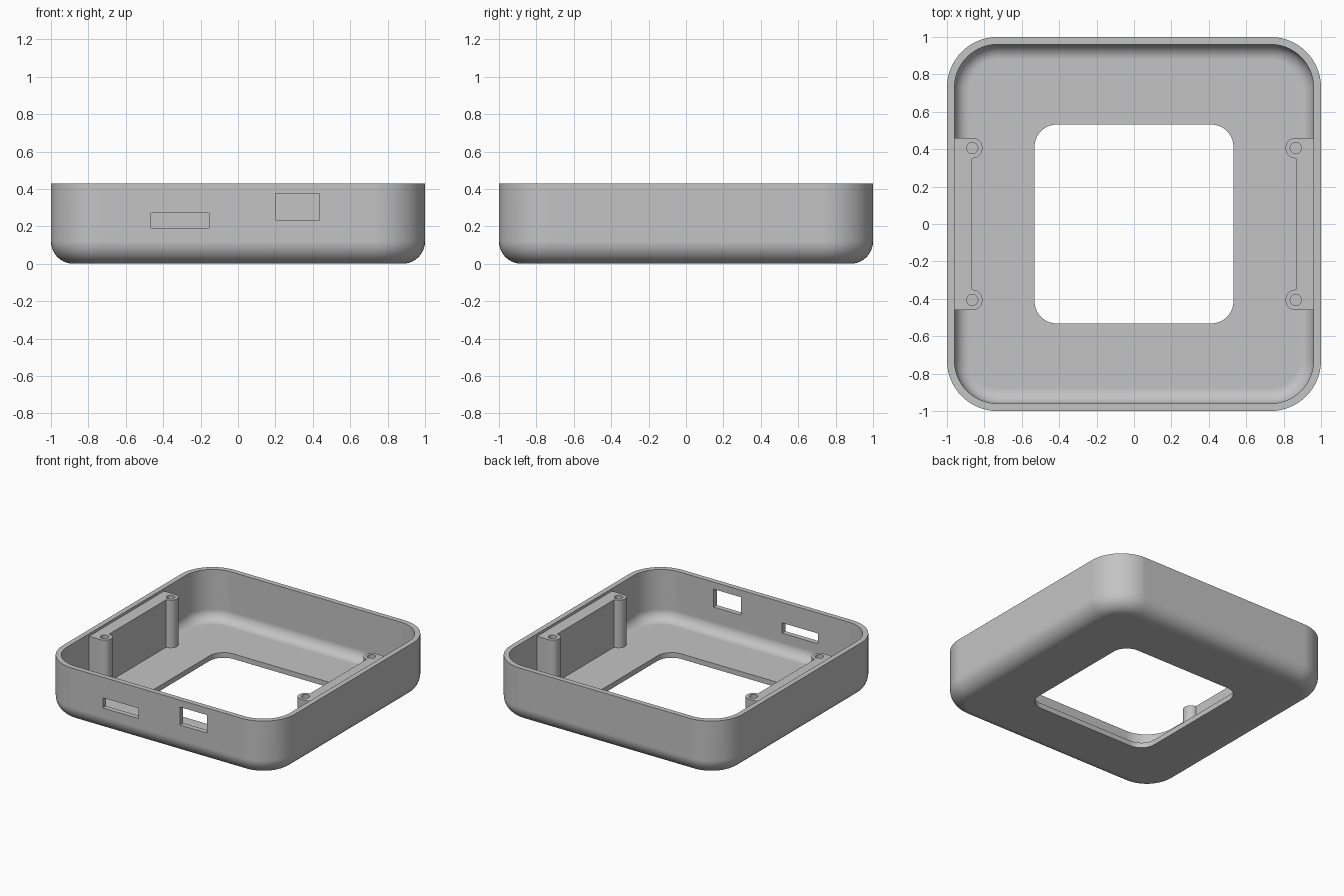
import bpy, bmesh, math
from math import cos, sin, pi

cube = bpy.data.objects.get("Cube")
if cube:
    bpy.data.objects.remove(cube, do_unlink=True)

HEIGHT, WALL, FLOOR = 0.43, 0.04, 0.04
CORNER, FILLET, WINDOW = 0.27, 0.12, 0.532
POST_X, POST_Y, POST_R, POST_TOP = 0.865, 0.406, 0.055, 0.41

grey = bpy.data.materials.new("plastic_grey")
grey.use_nodes = True
colour = (0.55, 0.55, 0.55, 1)
grey.diffuse_color = colour
grey.node_tree.nodes["Principled BSDF"].inputs["Base Color"].default_value = colour


def make(name, bm):
    bmesh.ops.recalc_face_normals(bm, faces=bm.faces)
    mesh = bpy.data.meshes.new(name)
    bm.to_mesh(mesh)
    bm.free()
    mesh.materials.append(grey)
    obj = bpy.data.objects.new(name, mesh)
    bpy.context.collection.objects.link(obj)
    return obj


def activate(obj):
    bpy.ops.object.select_all(action='DESELECT')
    obj.select_set(True)
    bpy.context.view_layer.objects.active = obj


def cut(obj, cutter):
    """Subtract the cutter from the object, then discard it."""
    cutter.hide_render = True
    mod = obj.modifiers.new("cut", 'BOOLEAN')
    mod.operation, mod.solver, mod.object = 'DIFFERENCE', 'EXACT', cutter
    activate(obj)
    bpy.ops.object.modifier_apply(modifier=mod.name)
    bpy.data.objects.remove(cutter, do_unlink=True)


def smooth(obj):
    activate(obj)
    bpy.ops.object.shade_smooth_by_angle(angle=math.radians(35))
    obj.modifiers.new("flat_panels", 'WEIGHTED_NORMAL').keep_sharp = True


def arc(cx, cy, r, start, end, steps):
    return [(cx + r * cos(start + (end - start) * i / steps),
             cy + r * sin(start + (end - start) * i / steps)) for i in range(steps + 1)]


def rounded_square(half, r):
    pts = []
    for k in range(4):
        a = k * pi / 2
        sx, sy = [(1, 1), (-1, 1), (-1, -1), (1, -1)][k]
        pts += arc(sx * (half - r), sy * (half - r), r, a, a + pi / 2, 14)
    return pts


def box(name, x0, x1, y0, y1, z0, z1):
    bm = bmesh.new()
    bmesh.ops.create_cube(bm, size=1)
    for v in bm.verts:
        v.co = (x1 if v.co.x > 0 else x0, y1 if v.co.y > 0 else y0, z1 if v.co.z > 0 else z0)
    return make(name, bm)


# Tray shell: rounded-square rings swept through a closed wall and floor section
section = [(WINDOW, 0.12, 0)]
section += [(h, CORNER - 1 + h, z)
            for h, z in arc(1 - FILLET, FILLET, FILLET, -pi / 2, 0, 10)]
section += [(1, CORNER, HEIGHT), (1 - WALL, CORNER - WALL, HEIGHT)]
section += [(h, CORNER - 1 + h, z)
            for h, z in arc(1 - FILLET, FILLET, FILLET - WALL, 0, -pi / 2, 10)]
section += [(WINDOW, 0.12, FLOOR)]

bm = bmesh.new()
rings = [[bm.verts.new((x, y, z)) for x, y in rounded_square(h, r)] for h, r, z in section]
for a, b in zip(rings, rings[1:] + rings[:1]):
    for i in range(len(a)):
        j = (i + 1) % len(a)
        bm.faces.new((a[i], a[j], b[j], b[i]))
shell = make("tray_shell", bm)

# Port openings in the front wall
cut(shell, box("wide_port_cutter", -0.465, -0.155, -1.1, -0.9, 0.19, 0.27))
cut(shell, box("tall_port_cutter", 0.20, 0.435, -1.1, -0.9, 0.235, 0.375))
smooth(shell)


# Side mounts: a solid bar against the wall with a screw post at each end
def mount(name, side):
    back = 0.975
    outline = [(back, -POST_Y - POST_R)]
    outline += arc(POST_X, -POST_Y, POST_R, -pi / 2, -3 * pi / 2, 20)
    outline += arc(POST_X, POST_Y, POST_R, -pi / 2, -3 * pi / 2, 20)
    outline += [(back, POST_Y + POST_R)]
    bm = bmesh.new()
    base = bm.faces.new([bm.verts.new((side * x, side * y, 0.03)) for x, y in outline])
    top = bmesh.ops.extrude_face_region(bm, geom=[base])["geom"]
    for v in top:
        if isinstance(v, bmesh.types.BMVert):
            v.co.z = POST_TOP
    # Round the hidden lower back edge so it stays within the shell
    edge = [e for e in bm.edges
            if all(abs(v.co.x) > 0.97 and v.co.z < 0.1 for v in e.verts)]
    bmesh.ops.bevel(bm, geom=edge, offset=0.095, segments=8, profile=0.5, affect='EDGES')
    obj = make(name, bm)
    for y in (-POST_Y, POST_Y):
        hole = bmesh.new()
        bmesh.ops.create_cone(hole, cap_ends=True, segments=32, radius1=0.03,
                              radius2=0.03, depth=0.4)
        bmesh.ops.translate(hole, verts=hole.verts, vec=(side * POST_X, y, POST_TOP))
        cut(obj, make("screw_hole_cutter", hole))
    smooth(obj)


mount("left_screw_mount", 1)
mount("right_screw_mount", -1)
